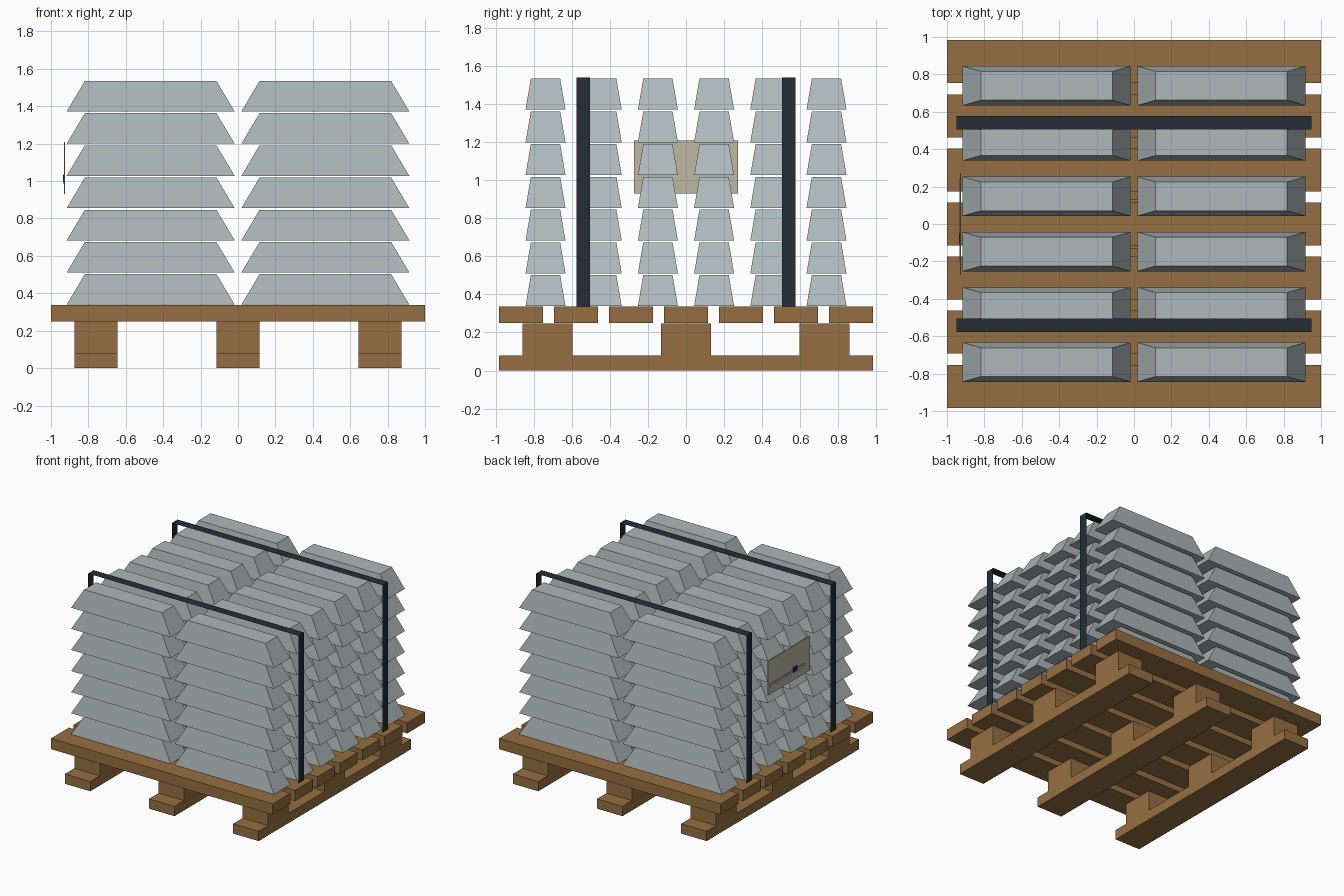
import bpy
import bmesh

if "Cube" in bpy.data.objects:
    bpy.data.objects.remove(bpy.data.objects["Cube"])


def material(name, rgb):
    m = bpy.data.materials.new(name)
    m.diffuse_color = (*rgb, 1.0)
    m.use_nodes = True
    m.node_tree.nodes["Principled BSDF"].inputs["Base Color"].default_value = m.diffuse_color
    return m


WOOD = material("wood", (0.305, 0.159, 0.054))
METAL = material("pale grey metal", (0.42, 0.475, 0.485))
STRAP = material("dark strap", (0.018, 0.027, 0.037))
PAPER = material("beige paper", (0.52, 0.49, 0.38))
PRINT = material("blue grey print", (0.33, 0.36, 0.40))


def finish(name, bm, mat):
    mesh = bpy.data.meshes.new(name)
    bm.to_mesh(mesh)
    bm.free()
    mesh.materials.append(mat)
    obj = bpy.data.objects.new(name, mesh)
    bpy.context.collection.objects.link(obj)
    return obj


def block(name, center, size, mat, inset=(0, 0)):
    """Box whose top face is pulled in by inset on each side."""
    bm = bmesh.new()
    bmesh.ops.create_cube(bm, size=1)
    for v in bm.verts:
        x, y, z = v.co
        if z > 0:
            x *= 1 - 2 * inset[0] / size[0]
            y *= 1 - 2 * inset[1] / size[1]
        v.co = [c + p * s for c, p, s in zip(center, (x, y, z), size)]
    return finish(name, bm, mat)


# Pallet: bottom runners with three spacer blocks each
for x in (-0.76, 0, 0.76):
    block("pallet_runner", (x, 0, 0.04), (0.23, 1.966, 0.08), WOOD)
    for y in (-0.729, 0, 0.729):
        block("pallet_block", (x, y, 0.164), (0.23, 0.264, 0.168), WOOD)

# Pallet: deck boards
for i in range(7):
    block("deck_board", (0, (i - 3) * 0.2893, 0.293), (2, 0.23, 0.088), WOOD)

# Ingots: two stacks across, six rows deep, seven layers high
for layer in range(7):
    for row in range(6):
        for x in (-0.467, 0.467):
            block("ingot", (x, (row - 2.5) * 0.2955, 0.4205 + layer * 0.1722),
                  (0.898, 0.21, 0.163), METAL, (0.097, 0.028))

# Straps: flat ribbons folded over the stack
PATH = [(-0.95, 0.338), (-0.95, 1.54), (0.95, 1.54), (0.95, 0.338)]
for y in (-0.541, 0.541):
    bm = bmesh.new()
    front = [bm.verts.new((x, y - 0.036, z)) for x, z in PATH]
    back = [bm.verts.new((x, y + 0.036, z)) for x, z in PATH]
    for i in range(3):
        bm.faces.new((front[i], front[i + 1], back[i + 1], back[i]))
    finish("strap", bm, STRAP)

# Label on the left side with a printed band and a dark square
block("label", (-0.928, 0, 1.07), (0.004, 0.546, 0.28), PAPER)
block("label_band", (-0.931, 0.02, 1.0), (0.004, 0.45, 0.03), PRINT)
block("label_square", (-0.933, -0.076, 1.016), (0.004, 0.055, 0.04), STRAP)
